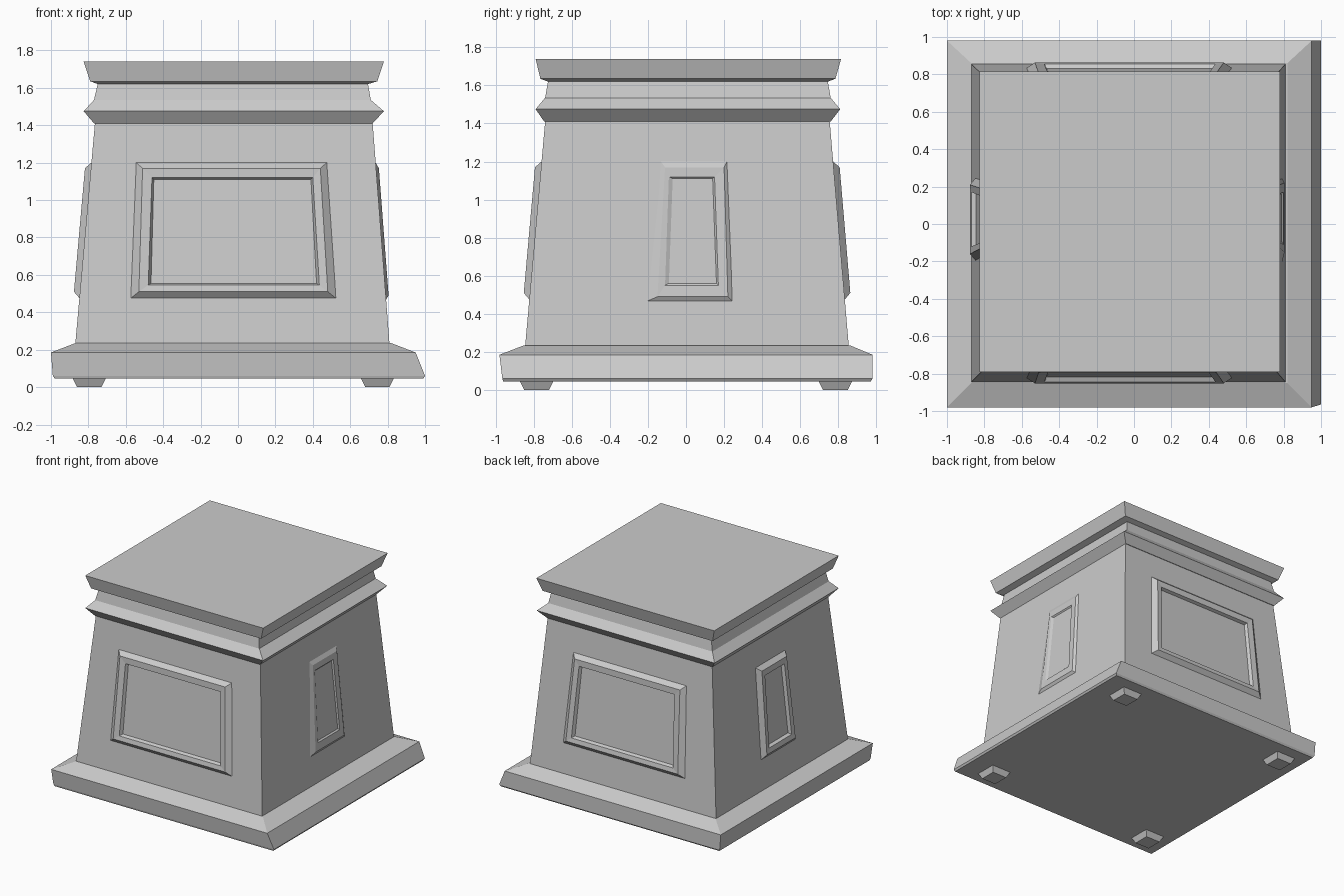
import bpy

Z_LOW, Z_HIGH = 0.23, 1.41   # sloping wall heights


def make_object(name, verts, faces):
    mesh = bpy.data.meshes.new(name)
    mesh.from_pydata(verts, [], faces)
    mesh.update()
    obj = bpy.data.objects.new(name, mesh)
    bpy.context.collection.objects.link(obj)
    return obj


def loft(name, rings):
    """Capped stack of four-cornered rings, counter-clockwise seen from outside."""
    verts = [p for ring in rings for p in ring]
    faces = [(3, 2, 1, 0)]
    for r in range(len(rings) - 1):
        a, b = r * 4, r * 4 + 4
        for i in range(4):
            j = (i + 1) % 4
            faces.append((a + i, a + j, b + j, b + i))
    n = len(verts)
    faces.append((n - 4, n - 3, n - 2, n - 1))
    return make_object(name, verts, faces)


def rect(x0, x1, y0, y1, z):
    return [(x0, y0, z), (x1, y0, z), (x1, y1, z), (x0, y1, z)]


# Plinth slab, tapering body and crown mouldings
loft("plinth", [rect(-0.98, 0.99, -0.96, 0.97, 0.045),
                rect(-0.99, 1.00, -0.965, 0.98, 0.06),
                rect(-1.00, 0.95, -0.98, 0.98, 0.185),
                rect(-0.87, 0.82, -0.85, 0.86, 0.235)])
loft("body", [rect(-0.87, 0.81, -0.845, 0.855, Z_LOW),
              rect(-0.765, 0.72, -0.74, 0.755, Z_HIGH)])
loft("crown", [rect(-0.77, 0.72, -0.745, 0.76, 1.41),
               rect(-0.825, 0.78, -0.79, 0.81, 1.475),
               rect(-0.77, 0.71, -0.74, 0.76, 1.535),
               rect(-0.75, 0.695, -0.725, 0.745, 1.62),
               rect(-0.79, 0.745, -0.765, 0.785, 1.635),
               rect(-0.825, 0.78, -0.79, 0.815, 1.74)])

# Low tapered feet
for fx, x in (("left", -0.795), ("right", 0.745)):
    for fy, y in (("front", -0.785), ("back", 0.785)):
        loft(f"{fy}_{fx}_foot",
             [rect(x - s, x + s, y - s, y + s, z) for s, z in ((0.065, 0), (0.09, 0.05))])

# Raised frames on the sloping walls: outward axis, wall offset at bottom and top
WALLS = {"front": ("y", -1, 0.845, 0.74), "back": ("y", 1, 0.855, 0.755),
         "left": ("x", -1, 0.87, 0.765), "right": ("x", 1, 0.81, 0.72)}


def panel(side, rings):
    """Each ring: bottom u0, u1, top u0, u1, z0, z1, height above the wall."""
    axis, sign, low, high = WALLS[side]

    def place(u, z, depth):
        d = sign * (low + (high - low) * (z - Z_LOW) / (Z_HIGH - Z_LOW) + depth)
        return (u, d, z) if axis == "y" else (d, u, z)

    points = []
    for a0, a1, b0, b1, z0, z1, depth in rings:
        ring = [place(u, z, depth) for u, z in ((a0, z0), (a1, z0), (b1, z1), (b0, z1))]
        if side in ("back", "left"):
            ring.reverse()
        points.append(ring)
    loft(side + "_panel", points)


for side in ("front", "back"):
    panel(side, [(-0.58, 0.53, -0.55, 0.48, 0.47, 1.205, -0.005),
                 (-0.53, 0.48, -0.51, 0.44, 0.51, 1.17, 0.032),
                 (-0.48, 0.435, -0.46, 0.40, 0.545, 1.12, 0.028),
                 (-0.465, 0.42, -0.45, 0.39, 0.555, 1.11, 0.003)])
panel("left", [(-0.20, 0.25, -0.16, 0.23, 0.47, 1.205, -0.005),
               (-0.16, 0.21, -0.13, 0.19, 0.51, 1.17, 0.032),
               (-0.12, 0.17, -0.10, 0.15, 0.55, 1.12, 0.028),
               (-0.11, 0.16, -0.09, 0.14, 0.56, 1.11, 0.003)])
panel("right", [(-0.22, 0.25, -0.14, 0.22, 0.46, 1.21, -0.005),
                (-0.15, 0.22, -0.11, 0.20, 0.49, 1.17, 0.015),
                (-0.11, 0.17, -0.09, 0.15, 0.55, 1.12, 0.013),
                (-0.09, 0.16, -0.07, 0.14, 0.56, 1.11, 0.003)])
